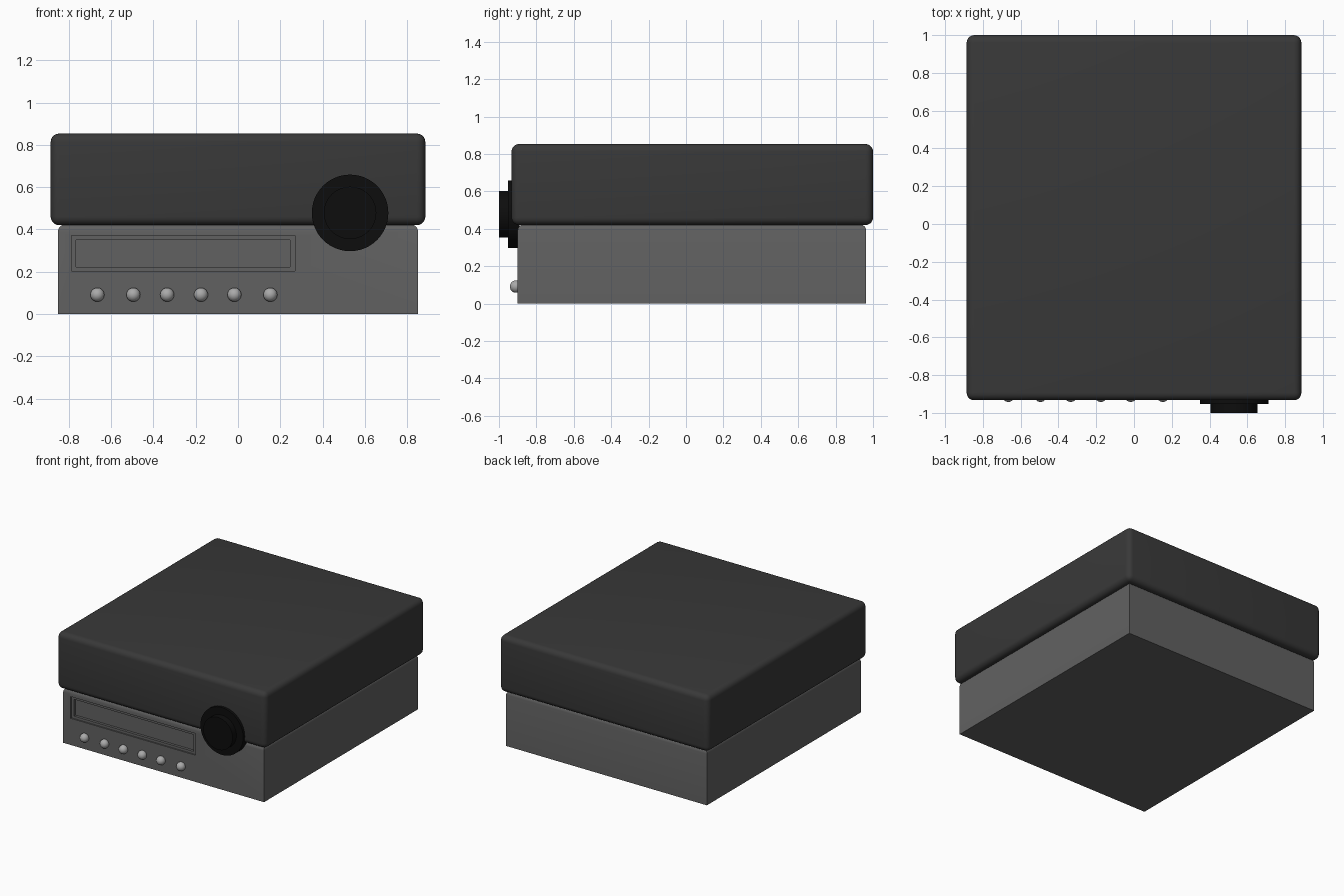
import bpy, bmesh, math
from mathutils import Matrix, Vector

if "Cube" in bpy.data.objects:
    bpy.data.objects.remove(bpy.data.objects["Cube"])


def paint(name, value):
    mat = bpy.data.materials.new(name)
    mat.diffuse_color = (value, value, value, 1)
    mat.use_nodes = True
    mat.node_tree.nodes["Principled BSDF"].inputs["Base Color"].default_value = mat.diffuse_color
    return mat


CHARCOAL, GREY = paint("charcoal", 0.04), paint("dark_grey", 0.12)
BLACK, SILVER = paint("black", 0.004), paint("silver", 0.4)


def finish(name, bm, mat, smooth=True):
    bmesh.ops.recalc_face_normals(bm, faces=bm.faces)
    mesh = bpy.data.meshes.new(name)
    bm.to_mesh(mesh)
    bm.free()
    obj = bpy.data.objects.new(name, mesh)
    bpy.context.collection.objects.link(obj)
    mesh.materials.append(mat)
    if smooth:
        bpy.ops.object.select_all(action='DESELECT')
        obj.select_set(True)
        bpy.context.view_layer.objects.active = obj
        bpy.ops.object.shade_smooth_by_angle(angle=math.radians(35))
    return obj


def box_mesh(x, y, z):
    lo, hi = (Vector(v) for v in zip(x, y, z))
    bm = bmesh.new()
    bmesh.ops.create_cube(bm, size=1, matrix=Matrix.Translation((lo + hi) / 2)
                          @ Matrix.Diagonal((*(hi - lo), 1)))
    return bm


def round_edges(bm, edges, width, segments):
    bmesh.ops.bevel(bm, geom=edges, offset=width, segments=segments,
                    profile=0.5, affect='EDGES')


# Upper housing, rounded all over
bm = box_mesh((-0.886, 0.886), (-0.933, 1.0), (0.42, 0.853))
round_edges(bm, bm.edges[:], 0.04, 5)
finish("upper_housing", bm, CHARCOAL)

# Lower housing, rounded only along its top rim
bm = box_mesh((-0.851, 0.851), (-0.9, 0.963), (0, 0.422))
round_edges(bm, [e for e in bm.edges if all(v.co.z > 0.4 for v in e.verts)], 0.03, 4)
lower = finish("lower_housing", bm, GREY, smooth=False)


# Stepped display recess in the front panel
def recess(x, z, front, back):
    cutter = finish("recess_cutter", box_mesh(x, (front, back), z), GREY, False)
    cutter.hide_render = True
    mod = lower.modifiers.new("recess", 'BOOLEAN')
    mod.operation, mod.solver, mod.object = 'DIFFERENCE', 'EXACT', cutter
    bpy.context.view_layer.objects.active = lower
    bpy.ops.object.modifier_apply(modifier=mod.name)
    bpy.data.objects.remove(cutter)


recess((-0.787, 0.27), (0.204, 0.37), -0.95, -0.89)
recess((-0.766, 0.246), (0.223, 0.351), -0.95, -0.87)
lower.select_set(True)
bpy.context.view_layer.objects.active = lower
bpy.ops.object.shade_smooth_by_angle(angle=math.radians(35))


# Two-step volume dial
def disc(name, radius, front, back):
    bm = bmesh.new()
    bmesh.ops.create_cone(bm, cap_ends=True, segments=48, radius1=radius, radius2=radius,
                          depth=back - front,
                          matrix=Matrix.Translation((0.53, (front + back) / 2, 0.478))
                          @ Matrix.Rotation(math.pi / 2, 4, 'X'))
    finish(name, bm, BLACK)


disc("dial_base", 0.181, -0.953, -0.89)
disc("dial_knob", 0.124, -1.0, -0.94)

# Row of round buttons
for i, x in enumerate((-0.665, -0.495, -0.335, -0.175, -0.017, 0.153)):
    bm = bmesh.new()
    bmesh.ops.create_uvsphere(bm, u_segments=24, v_segments=12, radius=0.033,
                              matrix=Matrix.Translation((x, -0.909, 0.091)))
    finish(f"button_{i + 1}", bm, SILVER)
